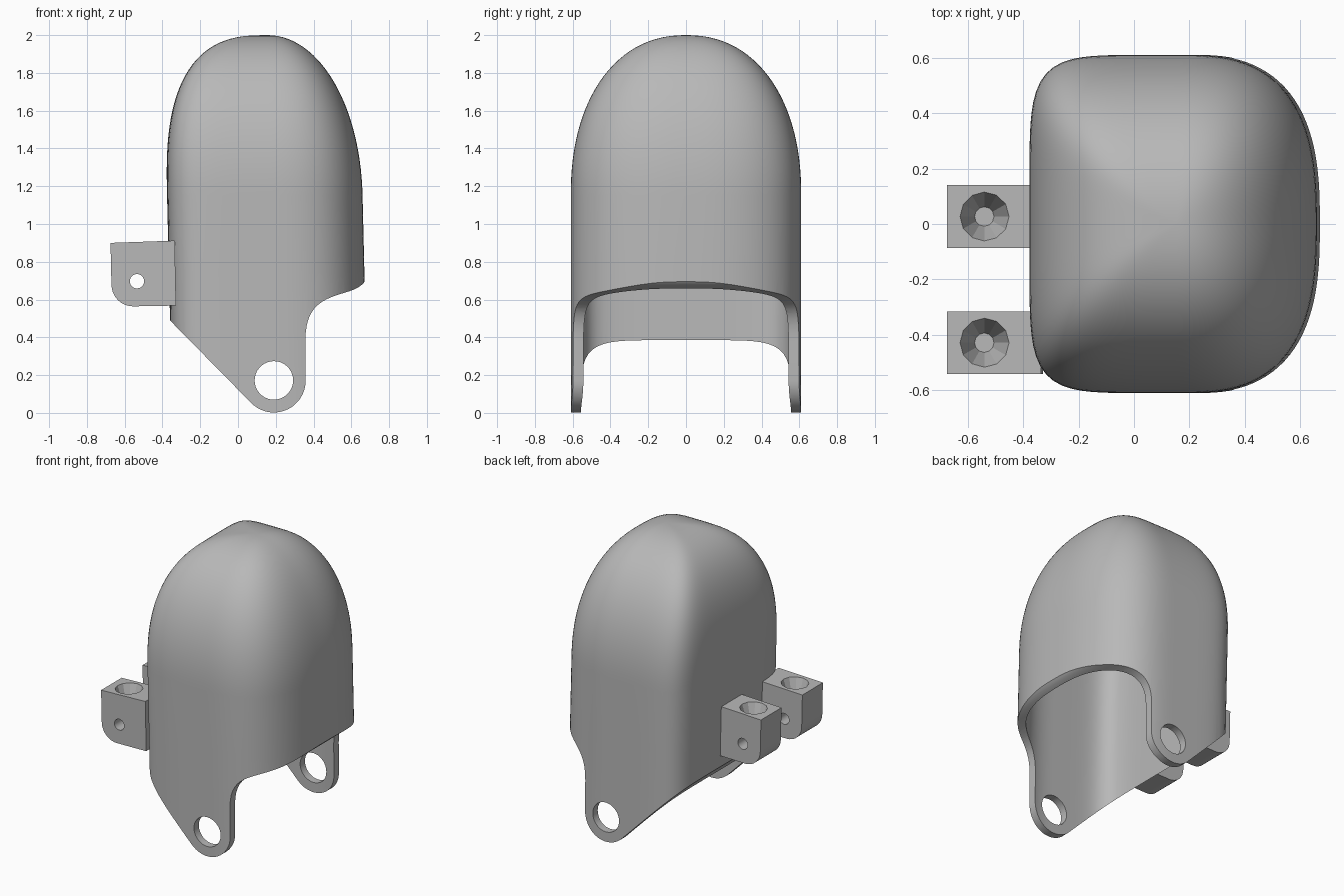
import bpy, bmesh
from math import sin, cos, pi, radians
from mathutils import Vector, Matrix
from mathutils.geometry import interpolate_bezier

if "Cube" in bpy.data.objects:
    bpy.data.objects.remove(bpy.data.objects["Cube"])

grey = bpy.data.materials.new("plain_grey")
grey.use_nodes = True
grey.diffuse_color = (0.48, 0.48, 0.48, 1)
grey.node_tree.nodes["Principled BSDF"].inputs["Base Color"].default_value = grey.diffuse_color


def make_object(name, bm):
    bmesh.ops.recalc_face_normals(bm, faces=bm.faces)
    mesh = bpy.data.meshes.new(name)
    bm.to_mesh(mesh)
    bm.free()
    mesh.materials.append(grey)
    ob = bpy.data.objects.new(name, mesh)
    bpy.context.collection.objects.link(ob)
    return ob


def dome(name, back, front, side, top, floor):
    """Rounded D-shaped sections, square at the back, closing to an apex."""
    bm = bmesh.new()
    spring, segs, rows = 1.15, 128, 28
    levels = [floor, 0.3, 0.75] + [spring + (top - spring) * sin(pi / 2 * i / rows) for i in range(rows)]
    rings = []
    for z in levels:
        t = max(0, (z - spring) / (top - spring))
        shrink = lambda n: (1 - t ** n) ** (1 / n)
        centre = 0.19 - 0.024 * (z - 0.5)
        ring = []
        for i in range(segs):
            a = 2 * pi * i / segs
            c, s = cos(a), sin(a)
            n = 2.7 if c > 0 else 6
            r = (abs(c) ** n + abs(s) ** n) ** (-1 / n)
            half = front * shrink(2.05) if c > 0 else back * shrink(2.7)
            ring.append(bm.verts.new((centre + half * r * c, side * shrink(2.2) * r * s, z)))
        rings.append(ring)
    for low, high in zip(rings, rings[1:]):
        for i in range(segs):
            j = (i + 1) % segs
            bm.faces.new((low[i], low[j], high[j], high[i]))
    apex = bm.verts.new((0.19 - 0.024 * (top - 0.5), 0, top))
    for i in range(segs):
        bm.faces.new((rings[-1][i], rings[-1][(i + 1) % segs], apex))
    bm.faces.new(rings[0])
    return make_object(name, bm)


def prism(name, outline, y0, y1):
    """Extrude an x-z outline along y."""
    bm = bmesh.new()
    face = bm.faces.new([bm.verts.new((x, y0, z)) for x, z in outline])
    grown = bmesh.ops.extrude_face_region(bm, geom=[face])["geom"]
    bmesh.ops.translate(bm, vec=(0, y1 - y0, 0), verts=[v for v in grown if isinstance(v, bmesh.types.BMVert)])
    return make_object(name, bm)


def arc(cx, cz, r, start, end, steps):
    angles = [radians(start + (end - start) * i / steps) for i in range(steps + 1)]
    return [(cx + r * cos(a), cz + r * sin(a)) for a in angles]


def boolean(ob, cutter, operation="DIFFERENCE"):
    mod = ob.modifiers.new("cut", "BOOLEAN")
    mod.operation, mod.object, mod.solver = operation, cutter, "EXACT"
    bpy.context.view_layer.objects.active = ob
    bpy.ops.object.modifier_apply(modifier=mod.name)
    bpy.data.objects.remove(cutter)


def shade(ob, angle):
    bpy.ops.object.select_all(action="DESELECT")
    ob.select_set(True)
    bpy.context.view_layer.objects.active = ob
    bpy.ops.object.shade_smooth_by_angle(angle=radians(angle))


# Hollow hood
shell = dome("hood_shell", 0.55, 0.485, 0.61, 2.0, -0.1)
boolean(shell, dome("inner_cutter", 0.45, 0.44, 0.557, 1.94, -0.2))

# Side outline: slanted back edge, pivot ear, swept front opening
sweep = []
for pts in (((0.357, 0.38), (0.355, 0.56), (0.44, 0.6), (0.56, 0.635)),
            ((0.56, 0.635), (0.62, 0.652), (0.66, 0.67), (0.68, 0.71))):
    curve = interpolate_bezier(*[Vector((x, z, 0)) for x, z in pts], 12)
    sweep += [(p.x, p.y) for p in curve][1 if sweep else 0:]
outline = ([(-1, 1.14)] + arc(0.19, 0.17, 0.168, 225, 360, 20) + sweep
           + [(1, 0.9), (1, 2.2), (-1, 2.2)])
boolean(shell, prism("outline_cutter", outline, -1, 1), "INTERSECT")

# Pivot holes through both ears
boolean(shell, prism("pivot_cutter", arc(0.19, 0.172, 0.102, 0, 350, 35), -1, 1))
shade(shell, 35)

# Two rear mounting lugs with a cross pin hole and a countersunk top
lug_outline = ([(-0.675, 0.9), (-0.335, 0.912), (-0.328, 0.568)]
               + arc(-0.555, 0.679, 0.115, 270, 180, 8))
for name, y in (("mounting_lug_left", 0.027), ("mounting_lug_right", -0.428)):
    lug = prism(name, lug_outline, y - 0.113, y + 0.113)
    boolean(lug, prism("pin_cutter", arc(-0.535, 0.697, 0.038, 0, 345, 23), y - 0.3, y + 0.3))
    bm = bmesh.new()
    bmesh.ops.create_cone(bm, cap_ends=True, segments=12, radius1=0.035, radius2=0.097, depth=0.18,
                          matrix=Matrix.Translation((-0.54, y, 0.84)))
    boolean(lug, make_object("countersink_cutter", bm))
    shade(lug, 20)
